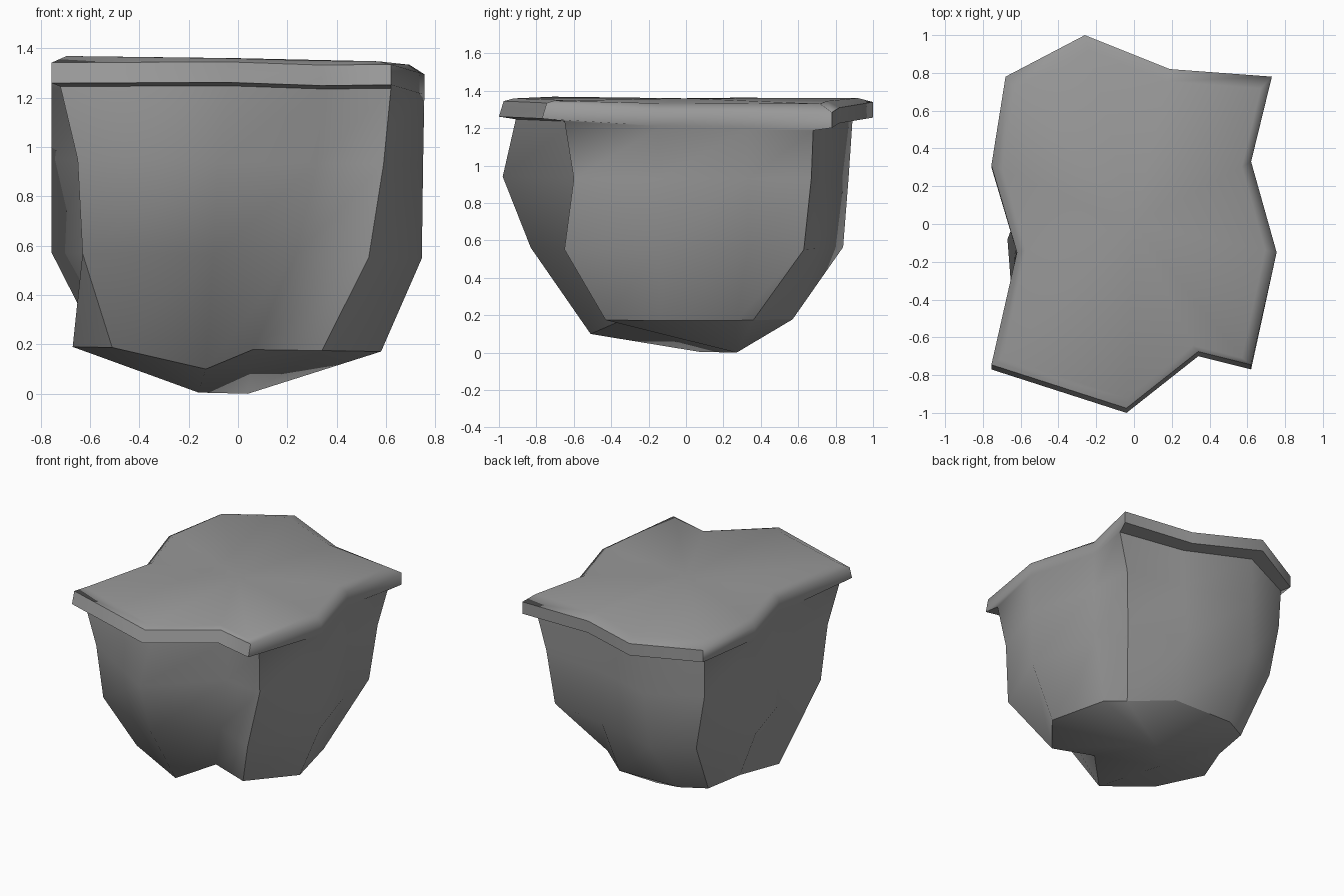
import bpy, bmesh

cube = bpy.data.objects.get("Cube")
if cube:
    bpy.data.objects.remove(cube, do_unlink=True)

# One flat grey for the whole rock
stone = bpy.data.materials.new("stone_grey")
stone.use_nodes = True
grey = (0.32, 0.32, 0.32, 1)
stone.diffuse_color = grey
stone.node_tree.nodes["Principled BSDF"].inputs["Base Color"].default_value = grey

# Every outline has twelve columns, counterclockwise from the corner at -x, -y:
# four along the front, two on the +x side, four along the back, two on the -x side
foot = [(-.51, -.40), (-.13, -.51), (.06, -.33), (.34, -.43),
        (.58, -.14), (.48, .27),
        (.36, .36), (.12, .57), (-.34, .57), (-.51, .48),
        (-.56, .2), (-.67, -.08)]
belly = [(-.63, -.6), (-.1, -.83), (.23, -.53), (.53, -.65),
         (.745, -.15), (.6, .33),
         (.58, .63), (.15, .72), (-.3, .84), (-.57, .7),
         (-.755, .3), (-.63, -.12)]
chest = [(-.65, -.65), (-.08, -.98), (.32, -.58), (.59, -.6),
         (.75, -.15), (.62, .33),
         (.62, .67), (.18, .73), (-.28, .87), (-.64, .71),
         (-.755, .31), (-.62, -.13)]
neck = [(-.72, -.68), (-.04, -.91), (.35, -.6), (.62, -.65),
        (.755, -.15), (.62, .33),
        (.69, .68), (.19, .73), (-.26, .89), (-.65, .72),
        (-.755, .31), (-.62, -.15)]
lip = [(-.755, -.77), (-.04, -1), (.34, -.7), (.62, -.77),
       (.755, -.15), (.62, .33),
       (.73, .78), (.19, .82), (-.26, 1), (-.68, .78),
       (-.755, .31), (-.62, -.15)]
rim_heights = [1.342, 1.345, 1.332, 1.335, 1.295, 1.29,
               1.285, 1.31, 1.34, 1.32, 1.325, 1.315]

COLUMNS = len(lip)
CORNERS = {0, 3, 6, 9}       # columns where a front or back face meets a side
FRONT = range(0, 4)
LEDGES = {0, 1, 2, 6, 7, 8}  # edges that carry the overhanging lip
FRONT_PROW = 1               # the foot dips below the prow column


def ring(bm, outline, heights):
    """Add one outline as a loop of vertices."""
    return [bm.verts.new((x, y, z)) for (x, y), z in zip(outline, heights)]


def tilted(outline, height):
    """Heights that fall slightly towards +x."""
    return [height - .015 * x for x, y in outline]


def below_rim(drop):
    return [z - drop for z in rim_heights]


def bridge(bm, lower, upper):
    """Join two loops with quads."""
    for i in range(COLUMNS):
        j = (i + 1) % COLUMNS
        bm.faces.new((lower[i], lower[j], upper[j], upper[i]))


def sharpen(bm, a, b):
    bm.edges.get((a, b)).smooth = False


bm = bmesh.new()

# The rim leans back a little along the front; the plateau edge lies inside it
rim = [(x, y + .025) if i in FRONT else (x, y) for i, (x, y) in enumerate(lip)]
plateau_edge = [(x * .92, y * .92) for x, y in lip]
plateau_heights = [.3 * z + .7 * (1.365 - .02 * x)
                   for (x, y), z in zip(lip, rim_heights)]

# Walls, overhanging lip and the soft bevel onto the plateau
loops = [ring(bm, foot, tilted(foot, .18)),
         ring(bm, belly, tilted(belly, .56)),
         ring(bm, chest, tilted(chest, .94)),
         ring(bm, neck, below_rim(.097)),
         ring(bm, lip, below_rim(.083)),
         ring(bm, rim, rim_heights),
         ring(bm, plateau_edge, plateau_heights)]
loops[0][FRONT_PROW].co.z = .10
for lower, upper in zip(loops, loops[1:]):
    bridge(bm, lower, upper)

# Plateau fan
plateau = loops[-1]
middle = bm.verts.new((0, 0, 1.36))
for i in range(COLUMNS):
    bm.faces.new((plateau[i], plateau[(i + 1) % COLUMNS], middle))

# Underside: the +x half of the foot runs to one end of a short keel, the rest to the other
keel_left = bm.verts.new((.04, .27, 0))
keel_right = bm.verts.new((-.16, .07, .005))


def keel_end(vert):
    return keel_left if vert.co.x > 0 else keel_right


for i in range(COLUMNS):
    a, b = loops[0][i], loops[0][(i + 1) % COLUMNS]
    first, second = keel_end(a), keel_end(b)
    bm.faces.new((b, a, first))
    if first is not second:
        bm.faces.new((b, first, second))

bmesh.ops.recalc_face_normals(bm, faces=bm.faces[:])

# Smooth shading, with crisp corners, foot and ledges
for face in bm.faces:
    face.smooth = True
for lower, upper in zip(loops[:-2], loops[1:-1]):
    for i in CORNERS:
        sharpen(bm, lower[i], upper[i])
for i in range(COLUMNS):
    j = (i + 1) % COLUMNS
    sharpen(bm, loops[0][i], loops[0][j])
    if i in LEDGES:
        for loop in loops[3:6]:
            sharpen(bm, loop[i], loop[j])

mesh = bpy.data.meshes.new("cliff_rock")
bm.to_mesh(mesh)
bm.free()
mesh.materials.append(stone)
rock = bpy.data.objects.new("cliff_rock", mesh)
bpy.context.collection.objects.link(rock)
